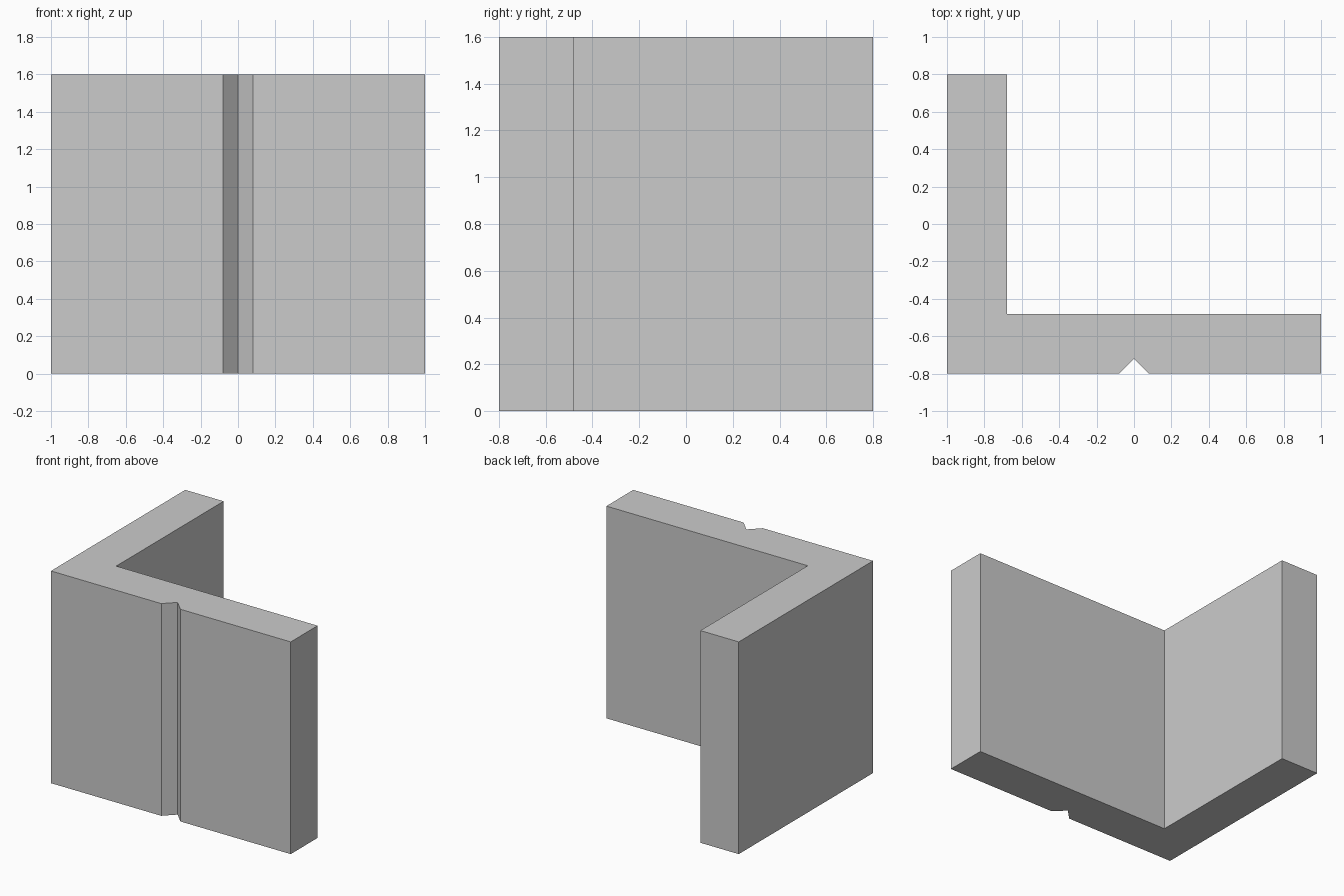
import bpy
import bmesh

cube = bpy.data.objects.get("Cube")
if cube:
    bpy.data.objects.remove(cube, do_unlink=True)

HEIGHT = 1.6

# Plain grey for the whole wall
grey = bpy.data.materials.new("plain grey")
grey.use_nodes = True
colour = (0.6, 0.6, 0.6, 1)
grey.diffuse_color = colour
grey.node_tree.nodes["Principled BSDF"].inputs["Base Color"].default_value = colour


def extrude_profile(name, outline, height, material):
    """Raise a flat ground-plan outline into a solid."""
    bm = bmesh.new()
    face = bm.faces.new([bm.verts.new((x, y, 0)) for x, y in outline])
    raised = bmesh.ops.extrude_face_region(bm, geom=[face], use_keep_orig=True)
    top = [v for v in raised["geom"] if isinstance(v, bmesh.types.BMVert)]
    bmesh.ops.translate(bm, vec=(0, 0, height), verts=top)
    bmesh.ops.recalc_face_normals(bm, faces=bm.faces)
    mesh = bpy.data.meshes.new(name)
    bm.to_mesh(mesh)
    bm.free()
    mesh.materials.append(material)
    obj = bpy.data.objects.new(name, mesh)
    bpy.context.collection.objects.link(obj)
    return obj


# L-shaped corner wall with a V groove down the front
plan = [
    (-1, -0.8), (-0.08, -0.8), (0, -0.72), (0.08, -0.8), (1, -0.8),
    (1, -0.48), (-0.68, -0.48), (-0.68, 0.8), (-1, 0.8),
]
extrude_profile("corner_wall", plan, HEIGHT, grey)
